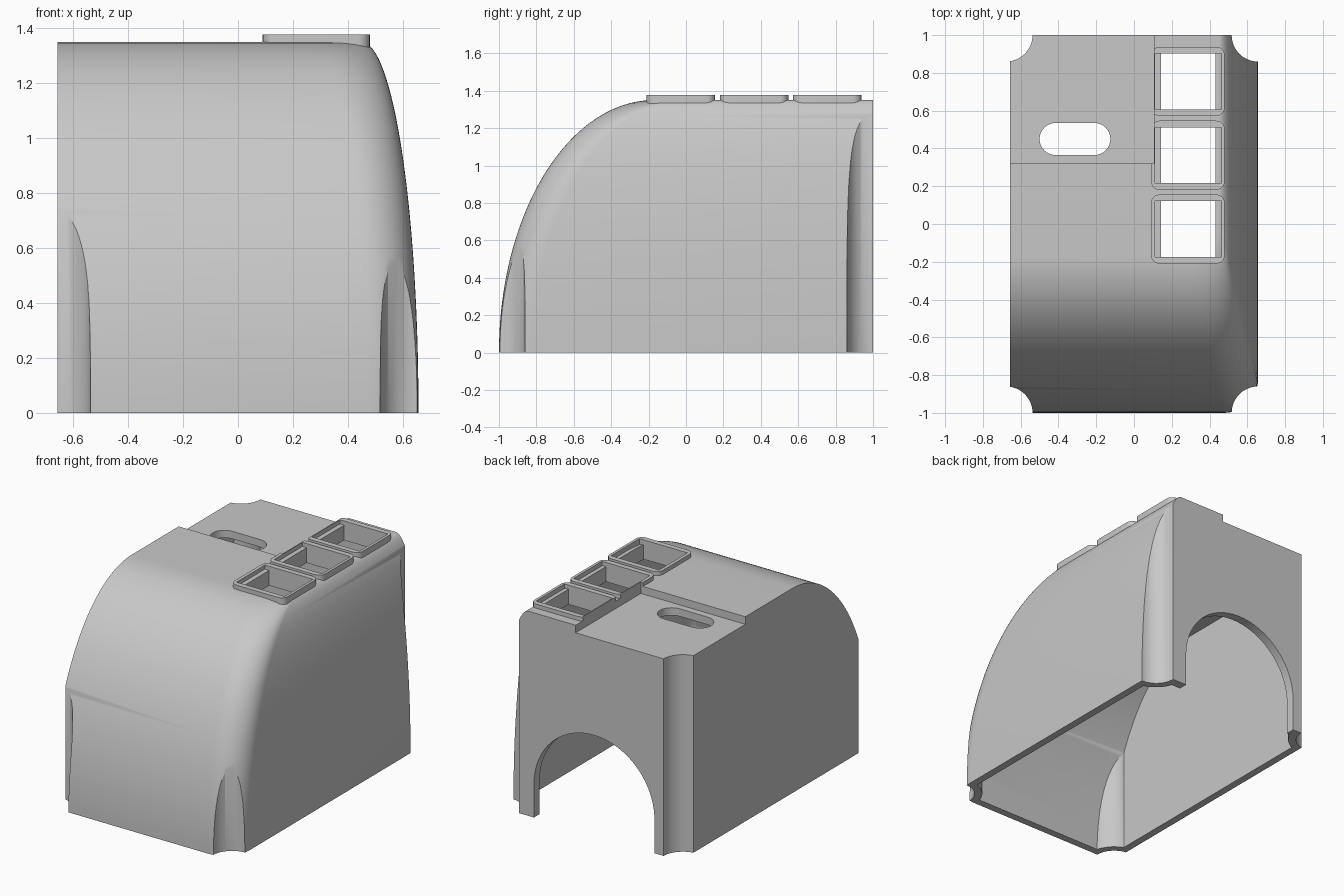
import bpy, bmesh
from math import sin, cos, pi

cube = bpy.data.objects.get("Cube")
if cube:
    bpy.data.objects.remove(cube, do_unlink=True)

grey = bpy.data.materials.new("light grey")
grey.use_nodes = True
GREY = (0.58, 0.58, 0.58, 1)
grey.diffuse_color = GREY
grey.node_tree.nodes["Principled BSDF"].inputs["Base Color"].default_value = GREY


def loft(name, rings):
    """Closed solid through a list of equal-length rings."""
    bm = bmesh.new()
    rows = [[bm.verts.new(p) for p in ring] for ring in rings]
    n = len(rows[0])
    for a, b in zip(rows, rows[1:]):
        for i in range(n):
            j = (i + 1) % n
            bm.faces.new((a[i], a[j], b[j], b[i]))
    bm.faces.new(rows[0][::-1])
    bm.faces.new(rows[-1])
    bmesh.ops.recalc_face_normals(bm, faces=bm.faces)
    mesh = bpy.data.meshes.new(name)
    bm.to_mesh(mesh)
    bm.free()
    mesh.materials.append(grey)
    obj = bpy.data.objects.new(name, mesh)
    bpy.context.collection.objects.link(obj)
    return obj


def prism(name, outline, low, high, axis="z"):
    if axis == "z":
        return loft(name, [[(u, v, h) for u, v in outline] for h in (low, high)])
    return loft(name, [[(u, h, v) for u, v in outline] for h in (low, high)])


def box(name, x0, x1, y0, y1, z0, z1):
    return prism(name, [(x0, y0), (x1, y0), (x1, y1), (x0, y1)], z0, z1)


def arc(cx, cy, r, start, end, steps):
    return [(cx + r * cos(start + (end - start) * i / steps),
             cy + r * sin(start + (end - start) * i / steps)) for i in range(steps + 1)]


def cut(target, cutter, keep=False):
    mod = target.modifiers.new("cut", "BOOLEAN")
    mod.operation, mod.solver, mod.object = "DIFFERENCE", "EXACT", cutter
    bpy.context.view_layer.objects.active = target
    bpy.ops.object.modifier_apply(modifier=mod.name)
    if not keep:
        bpy.data.objects.remove(cutter, do_unlink=True)


def hood(name, inset, height, back, corner, bottom, steps=40):
    """Solid with an elliptical front and left side, flat right side and back."""
    rings = []
    for k in range(-1 if bottom < 0 else 0, steps + 1):
        t = max(k, 0) / steps * pi / 2
        z = bottom if k < 0 else height * sin(t)
        x = 0.45 + (0.207 - inset) * cos(t)
        y = -0.17 - (0.83 - inset) * cos(t)
        right = -0.657 + inset
        plan = [(right, back), (right, y)]
        plan += arc(x - corner, y + corner, corner, -pi / 2, 0, 12)
        plan.append((x, back))
        rings.append([(px, py, z) for px, py in plan])
    return loft(name, rings)


def corner_post(x, y, radius):
    return prism("corner_post", arc(x, y, radius, 0, 2 * pi * 47 / 48, 47), -0.3, 1.6)


# Hollow cover with scooped corners
cover = hood("cover", 0, 1.35, 1.0, 0.18, 0)
cavity = hood("cavity", 0.05, 1.25, 0.94, 0.13, -0.2)
corners = [(sx, sy) for sx in (-0.677, 0.657) for sy in (-1, 1)]
for x, y in corners:
    cut(cavity, corner_post(x, y, 0.19))
cut(cover, cavity)
for x, y in corners:
    cut(cover, corner_post(x, y, 0.14))

# Arched opening in the back wall
arch = [(0.41, -0.2)] + arc(-0.03, 0.22, 0.44, 0, pi, 40) + [(-0.47, -0.2)]
cut(cover, prism("arch", arch, 0.85, 1.2, "y"))

# Recessed top panel with a rounded slot
recess = box("recess", -1, 0.105, 0.32, 1.2, 1.30, 1.6)
cut(cover, recess, keep=True)
slot = arc(-0.21, 0.45, 0.085, -pi / 2, pi / 2, 16) + arc(-0.415, 0.45, 0.085, pi / 2, 1.5 * pi, 16)
cut(cover, prism("slot", slot, 1.1, 1.6))

# Three framed button windows
shaded = [cover]
for i in range(3):
    y0 = -0.21 + 0.391 * i
    y1 = y0 + 0.366
    r = 0.045
    outline = (arc(0.48 - r, y0 + r, r, -pi / 2, 0, 6) + arc(0.48 - r, y1 - r, r, 0, pi / 2, 6)
               + arc(0.09 + r, y1 - r, r, pi / 2, pi, 6) + arc(0.09 + r, y0 + r, r, pi, 1.5 * pi, 6))
    frame = prism("window_frame_%d" % (i + 1), outline, 1.31, 1.377)
    cut(frame, box("opening", 0.112, 0.462, y0 + 0.035, y1 - 0.035, 1.1, 1.6))
    cut(frame, recess, keep=True)
    cut(cover, box("window", 0.143, 0.432, y0 + 0.035, y1 - 0.035, 1.1, 1.6))
    shaded.append(frame)
bpy.data.objects.remove(recess, do_unlink=True)

# Smooth curves, crisp edges
for obj in shaded:
    bpy.ops.object.select_all(action="DESELECT")
    obj.select_set(True)
    bpy.context.view_layer.objects.active = obj
    bpy.ops.object.shade_smooth_by_angle(angle=0.5)
